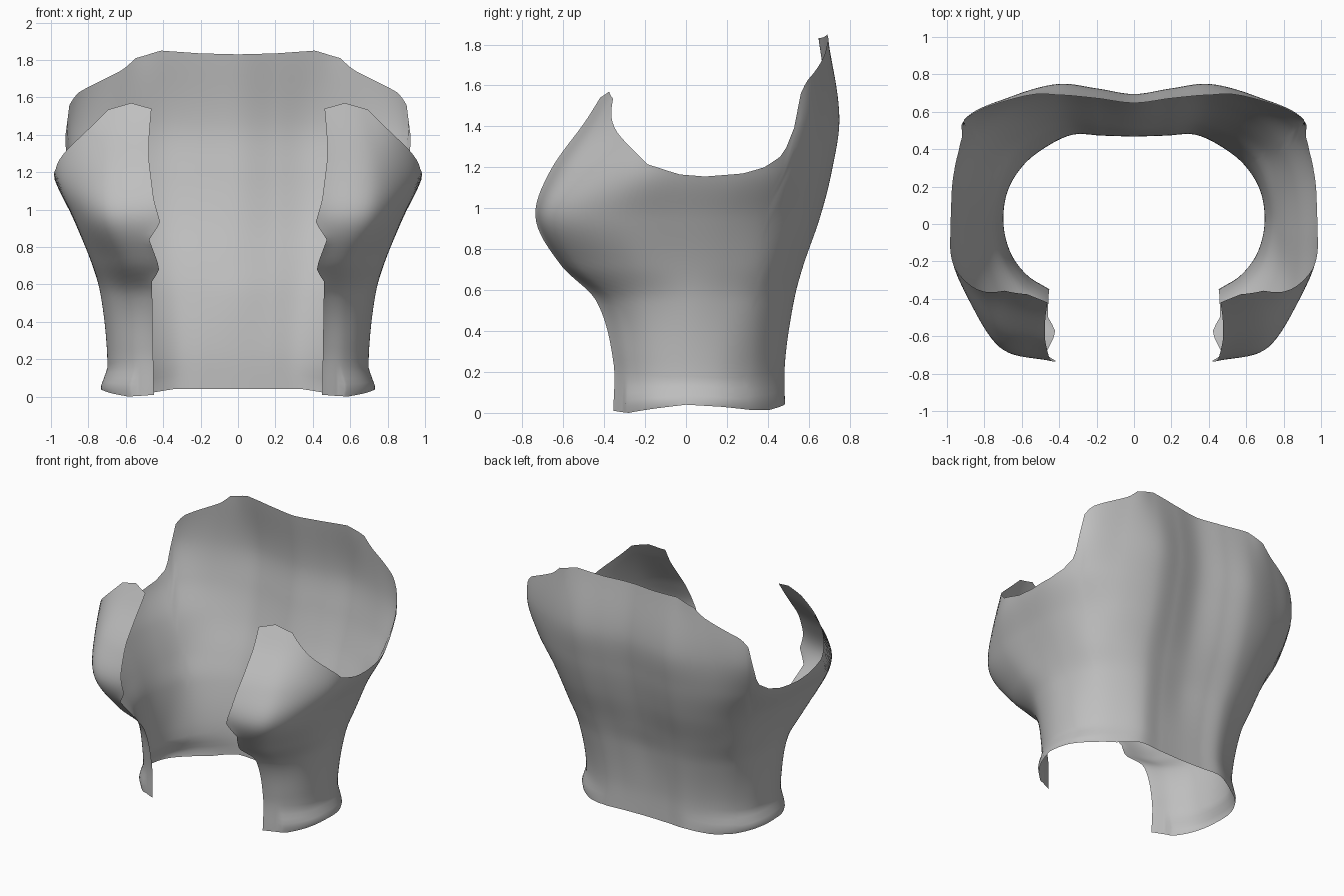
import bpy, bmesh

if "Cube" in bpy.data.objects:
    bpy.data.objects.remove(bpy.data.objects["Cube"])

# Half cross-sections (x, y) from back centre, round the side, to the front edge
WAIST = [(0, .47), (.17, .475), (.33, .48), (.48, .41), (.60, .31),
         (.68, .17), (.70, 0), (.66, -.16), (.57, -.28), (.45, -.355)]
RIBS = [(0, .50), (.18, .515), (.35, .525), (.51, .46), (.64, .35),
        (.71, .19), (.735, 0), (.69, -.20), (.58, -.35), (.45, -.44)]
UNDERBUST = [(0, .545), (.19, .56), (.38, .57), (.56, .50), (.70, .38),
             (.765, .20), (.785, -.02), (.76, -.27), (.62, -.53), (.45, -.61)]
BUST = [(0, .61), (.20, .635), (.40, .65), (.62, .57), (.78, .42),
        (.86, .22), (.88, -.04), (.855, -.36), (.71, -.66), (.43, -.735)]
ARMPIT = [(0, .66), (.20, .69), (.41, .71), (.66, .635), (.86, .50),
          (.965, .28), (.985, -.03), (.94, -.29), (.74, -.57), (.47, -.665)]
CHEST = [(0, .695), (.20, .725), (.41, .748), (.66, .68), (.91, .555),
         (1.0, .30), (1.02, -.05), (.87, -.29), (.69, -.41), (.47, -.475)]
COLLAR = [(0, .645), (.20, .67), (.41, .69), (.58, .68), (.85, .56),
          (.95, .30), (.90, -.05), (.75, -.15), (.62, -.20), (.47, -.24)]
LEVELS = [0, .25, .55, .72, .95, 1.18, 1.45, 1.85]
SECTIONS = [WAIST, WAIST, RIBS, UNDERBUST, BUST, ARMPIT, CHEST, COLLAR]

# Outline of the cloth: (column, height) for the hem and top, (height, x) for the front edge
HEM = [(0, .04), (2, .04), (3, .015), (4, .015), (5, .03), (6, .04), (7, .02), (8, 0), (9, .01)]
TOP = [(0, 1.83), (1, 1.835), (2, 1.85), (2.8, 1.81), (3.05, 1.75), (3.85, 1.62),
       (4, 1.56), (4.12, 1.36), (4.25, 1.26), (4.6, 1.2), (5, 1.17), (5.6, 1.155),
       (6, 1.165), (6.6, 1.215), (7, 1.32), (7.4, 1.42), (7.9, 1.535), (8.5, 1.57), (9, 1.54)]
EDGE = [(0, .45), (.62, .46), (.67, .42), (.72, .43), (.84, .475), (.93, .415),
        (1.05, .45), (1.25, .475), (1.4, .475), (1.57, .46)]


def linear(table, t):
    for (a, p), (b, q) in zip(table, table[1:]):
        if t <= b:
            return p + (q - p) * (t - a) / (b - a)
    return table[-1][1]


def spline(knots, vals, t):
    """Cubic curve through the values at uneven knots."""
    n = len(knots)
    i = 0
    while i < n - 2 and t > knots[i + 1]:
        i += 1

    def slope(k):
        lo, hi = max(k - 1, 0), min(k + 1, n - 1)
        return (vals[hi] - vals[lo]) / (knots[hi] - knots[lo])
    h = knots[i + 1] - knots[i]
    s = (t - knots[i]) / h
    return ((2*s**3 - 3*s*s + 1) * vals[i] + (s**3 - 2*s*s + s) * h * slope(i)
            + (3*s*s - 2*s**3) * vals[i + 1] + (s**3 - s*s) * h * slope(i + 1))


def column_point(u, axis):
    """Values of one column at every level."""
    out = []
    for sec in SECTIONS:
        mirrored = -sec[1][0] if axis == 0 else sec[1][1]
        vals = [mirrored] + [p[axis] for p in sec]
        out.append(spline(list(range(-1, 10)), vals, u))
    return out


# Vest shell: half surface, mirrored
PER, ROWS = 10, 48
edge_xs = column_point(9, 0)
bm = bmesh.new()
grid = []
for i in range(9 * PER + 1):
    u = i / PER
    xs, ys = column_point(u, 0), column_point(u, 1)
    z0, z1 = linear(HEM, u), linear(TOP, u)
    col = []
    for j in range(ROWS + 1):
        z = z0 + (z1 - z0) * j / ROWS
        x, y = spline(LEVELS, xs, z), spline(LEVELS, ys, z)
        w = max(0, (u - 8.3) / .7) ** 2              # notched front edge
        x += w * (linear(EDGE, z) - spline(LEVELS, edge_xs, z))
        if u < 8.3:                                  # flared hem
            x *= 1 + .05 * max(0, 1 - abs(z - .05) / .1)
        col.append(bm.verts.new((x if i else 0, y, z)))
    grid.append(col)
for a, b in zip(grid, grid[1:]):
    for j in range(ROWS):
        bm.faces.new((a[j], a[j + 1], b[j + 1], b[j]))

mesh = bpy.data.meshes.new("vest_shell")
bm.to_mesh(mesh)
bm.free()
vest = bpy.data.objects.new("vest_shell", mesh)
bpy.context.collection.objects.link(vest)

cloth = bpy.data.materials.new("grey cloth")
cloth.diffuse_color = (.52, .52, .52, 1)
cloth.use_nodes = True
cloth.node_tree.nodes["Principled BSDF"].inputs["Base Color"].default_value = cloth.diffuse_color
mesh.materials.append(cloth)
for f in mesh.polygons:
    f.use_smooth = True

mirror = vest.modifiers.new("mirror", 'MIRROR')
mirror.use_clip = True
mirror.merge_threshold = .0005
